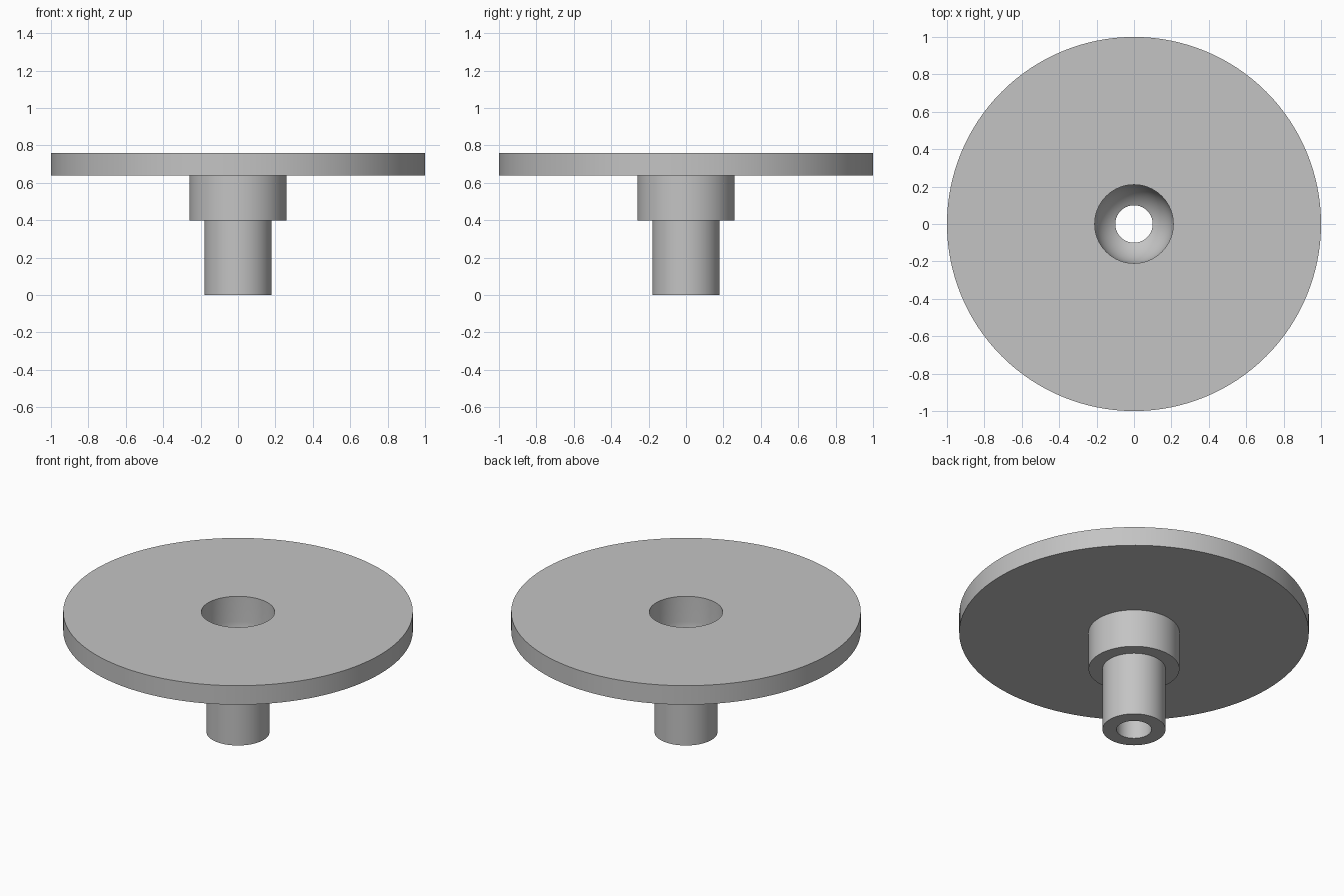
import bpy
import bmesh
import math

if "Cube" in bpy.data.objects:
    bpy.data.objects.remove(bpy.data.objects["Cube"], do_unlink=True)

SEGMENTS = 128

grey = bpy.data.materials.new("plain grey")
grey.use_nodes = True
colour = (0.55, 0.55, 0.55, 1)
grey.diffuse_color = colour
grey.node_tree.nodes["Principled BSDF"].inputs["Base Color"].default_value = colour


def lathe(name, profile):
    """Revolve a closed (radius, height) profile about the z axis."""
    bm = bmesh.new()
    verts = [bm.verts.new((r, 0, z)) for r, z in profile]
    edges = [bm.edges.new((a, b)) for a, b in zip(verts, verts[1:] + verts[:1])]
    bmesh.ops.spin(bm, geom=verts + edges, axis=(0, 0, 1), cent=(0, 0, 0),
                   angle=math.tau, steps=SEGMENTS)
    bmesh.ops.remove_doubles(bm, verts=bm.verts, dist=0.0001)
    bmesh.ops.recalc_face_normals(bm, faces=bm.faces)
    mesh = bpy.data.meshes.new(name)
    bm.to_mesh(mesh)
    bm.free()
    mesh.materials.append(grey)
    obj = bpy.data.objects.new(name, mesh)
    bpy.context.collection.objects.link(obj)
    bpy.ops.object.select_all(action="DESELECT")
    obj.select_set(True)
    bpy.context.view_layer.objects.active = obj
    bpy.ops.object.shade_smooth_by_angle(angle=math.radians(30))
    return obj


# Outside: hollow stem, stepped collar, wide disc
bore, pocket = 0.10, 0.21
outside = [(bore, 0), (0.18, 0), (0.18, 0.40), (0.26, 0.40),
           (0.26, 0.64), (1.0, 0.64), (1.0, 0.76), (pocket, 0.76)]

# Inside: straight pocket with a round bowl leading into the bore
bowl_z = 0.60
end = math.acos(bore / pocket)
bowl = [(pocket * math.cos(end * i / 12), bowl_z - pocket * math.sin(end * i / 12))
        for i in range(13)]

lathe("flanged_disc", outside + bowl)
